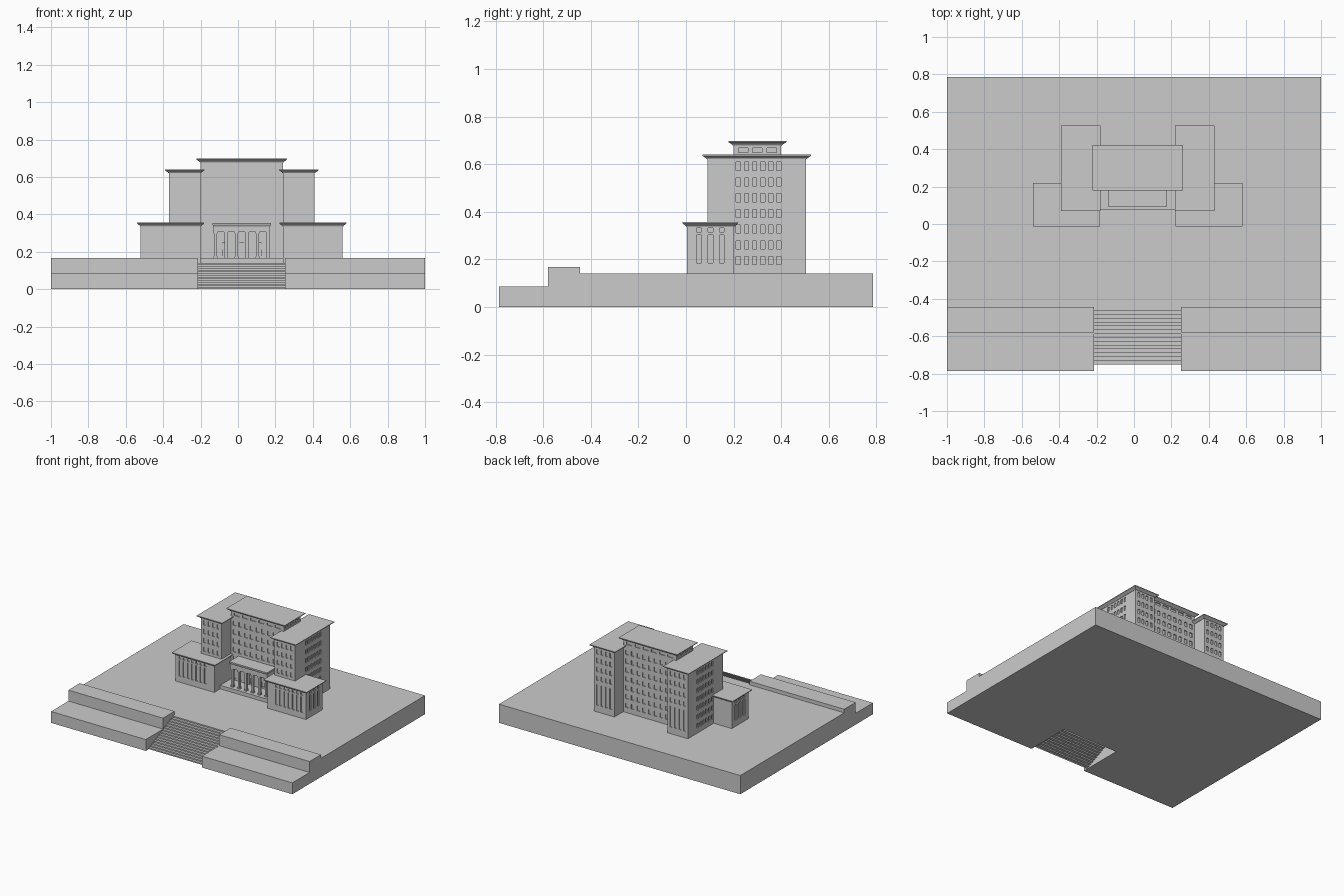
import bpy, bmesh
from mathutils import Vector

if "Cube" in bpy.data.objects:
    bpy.data.objects.remove(bpy.data.objects["Cube"])

CX = 0.02  # symmetry axis of the building


def finish(name, bm, x=0.0, mirror=False):
    bmesh.ops.remove_doubles(bm, verts=bm.verts, dist=1e-5)
    me = bpy.data.meshes.new(name)
    bm.to_mesh(me)
    bm.free()
    ob = bpy.data.objects.new(name, me)
    ob.location.x = x
    bpy.context.collection.objects.link(ob)
    if mirror:
        m = ob.modifiers.new("mirror", 'MIRROR')
        m.use_mirror_merge = False
    return ob


def loft(bm, rings):
    """Stacked rectangles (x0, x1, y0, y1, z) joined and capped."""
    vs = [[bm.verts.new((x, y, z)) for x, y in
           ((a, c), (b, c), (b, d), (a, d))] for a, b, c, d, z in rings]
    for lo, hi in zip(vs, vs[1:]):
        for i in range(4):
            j = (i + 1) % 4
            bm.faces.new((lo[i], lo[j], hi[j], hi[i]))
    bm.faces.new(vs[0][::-1])
    bm.faces.new(vs[-1])


def box(name, a, b, c, d, z0, z1, x=0.0, mirror=False):
    bm = bmesh.new()
    loft(bm, [(a, b, c, d, z0), (a, b, c, d, z1)])
    return finish(name, bm, x, mirror)


def cornice(name, a, b, c, d, z0, z1, o, mirror=False):
    bm = bmesh.new()
    rings = []
    for k, z in ((.003, z0), (.25 * o, z0 + .004), (.55 * o, z0 + .008),
                 (o, z1 - .005), (o, z1)):
        rings.append((a - k, b + k, c - k, d + k, z))
    loft(bm, rings)
    return finish(name, bm, CX, mirror)


def wall(bm, p0, p1, z0, z1, spec, depth=0.007):
    """Wall with a grid of recessed windows; spec = (first, last, n, width, rows)."""
    p0, p1 = Vector((*p0, 0)), Vector((*p1, 0))
    u = (p1 - p0).normalized()
    inward = -u.cross(Vector((0, 0, 1)))
    us, zs = [0], [z0]
    if spec:
        first, last, n, w, rows = spec
        for i in range(n):
            c = first + (last - first) * i / max(n - 1, 1)
            us += [c - w / 2, c + w / 2]
        for r in rows:
            zs += r
    us.append((p1 - p0).length)
    zs.append(z1)

    def pt(s, z, k=0.0):
        return p0 + u * s + Vector((0, 0, z)) + inward * k

    def quad(*pts):
        bm.faces.new([bm.verts.new(p) for p in pts])

    for i in range(len(us) - 1):
        for j in range(len(zs) - 1):
            c = [(us[i], zs[j]), (us[i + 1], zs[j]),
                 (us[i + 1], zs[j + 1]), (us[i], zs[j + 1])]
            hole = i % 2 and j % 2
            quad(*[pt(s, z, depth if hole else 0) for s, z in c])
            if hole:
                for k in range(4):
                    e, f = c[k], c[(k + 1) % 4]
                    quad(pt(*e), pt(*f), pt(*f, depth), pt(*e, depth))


def block(name, a, b, c, d, z0, z1, front=None, right=None, back=None,
          left=None, mirror=False):
    bm = bmesh.new()
    corners = [(a, c), (b, c), (b, d), (a, d)]
    for i, spec in enumerate((front, right, back, left)):
        wall(bm, corners[i], corners[(i + 1) % 4], z0, z1, spec)
    return finish(name, bm, CX, mirror)


# Ground slab and stepped front terraces
SX0, SX1 = -0.215, 0.25
box("ground_slab", -1, 1, -0.445, 0.785, 0, 0.14)
for side, a, b in (("left", -1, SX0), ("right", SX1, 1)):
    bm = bmesh.new()
    prof = [(-.785, 0), (-.445, 0), (-.445, .167), (-.58, .167),
            (-.58, .085), (-.785, .085)]
    f = bm.faces.new([bm.verts.new((a, y, z)) for y, z in prof])
    r = bmesh.ops.extrude_face_region(bm, geom=[f])
    bmesh.ops.translate(bm, vec=(b - a, 0, 0), verts=[
        v for v in r["geom"] if isinstance(v, bmesh.types.BMVert)])
    bmesh.ops.recalc_face_normals(bm, faces=bm.faces)
    finish(side + "_terrace", bm)

# Entrance stairs: folded strip, open underneath
bm = bmesh.new()
N, Y0, Y1, H = 15, -0.75, -0.445, 0.14
path = []
for i in range(N):
    y = Y0 + (Y1 - Y0) * i / N
    path += [(y, H * i / N), (y, H * (i + 1) / N)]
path.append((Y1, H))
rows = [[bm.verts.new((x, y, z)) for x in (SX0, SX1)] for y, z in path]
for p, q in zip(rows, rows[1:]):
    bm.faces.new((p[0], p[1], q[1], q[0]))
finish("front_stairs", bm)

# Plinths
Z = 0.167
box("centre_plinth", -.22, .22, .075, .40, .14, Z, CX)
box("tower_plinth", .22, .39, .09, .505, .14, Z, CX, True)
box("wing_plinth", .22, .54, .005, .20, .14, Z, CX, True)

# Central block with attic storey
floors = [(z - .017, z + .017) for z in [.195 + .066 * i for i in range(7)]]
block("central_block", -.22, .22, .20, .40, Z, .64,
      front=(.03, .41, 9, .024, floors), back=(.03, .41, 9, .024, floors))
attic = (.05, .39, 6, .045, [(.650, .668)])
block("attic", -.22, .22, .20, .40, .64, .682, front=attic, back=attic,
      right=(.04, .16, 3, .04, [(.650, .668)]),
      left=(.04, .16, 3, .04, [(.650, .668)]))
cornice("attic_cornice", -.22, .22, .20, .40, .678, .698, .022)

# Side towers
upper = floors[3:]
block("side_tower", .22, .39, .09, .505, Z, .625,
      front=(.03, .14, 4, .018, upper),
      right=(.13, .30, 6, .018, floors),
      back=(.03, .14, 4, .018, [(.19, .345)] + upper), mirror=True)
cornice("tower_cornice", .22, .39, .09, .505, .621, .64, .021, True)

# Low front wings with tall windows and frieze openings
tall = [(.185, .302), (.314, .331)]
block("front_wing", .22, .54, .005, .20, Z, .34,
      front=(.075, .285, 7, .018, tall),
      right=(.05, .145, 3, .02, tall), mirror=True)
cornice("wing_cornice", .22, .54, .005, .20, .336, .356, .019, True)

# Entrance portico: entablature, roof, columns, doors
box("portico_entablature", -.152, .152, .095, .20, .305, .335, CX)
cornice("portico_roof", -.152, .152, .095, .20, .335, .355, .005)
bm = bmesh.new()
for i in range(6):
    x = -.14 + .056 * i
    for r, z0, z1 in ((.011, Z, Z + .008), (.008, Z + .008, .297), (.011, .297, .305)):
        loft(bm, [(x - r, x + r, .108 - r, .108 + r, z) for z in (z0, z1)])
finish("portico_columns", bm, CX)
bm = bmesh.new()
for x in (-.085, 0, .085):
    loft(bm, [(x - .02, x + .02, .194, .202, z) for z in (Z, .25)])
finish("entrance_doors", bm, CX)
